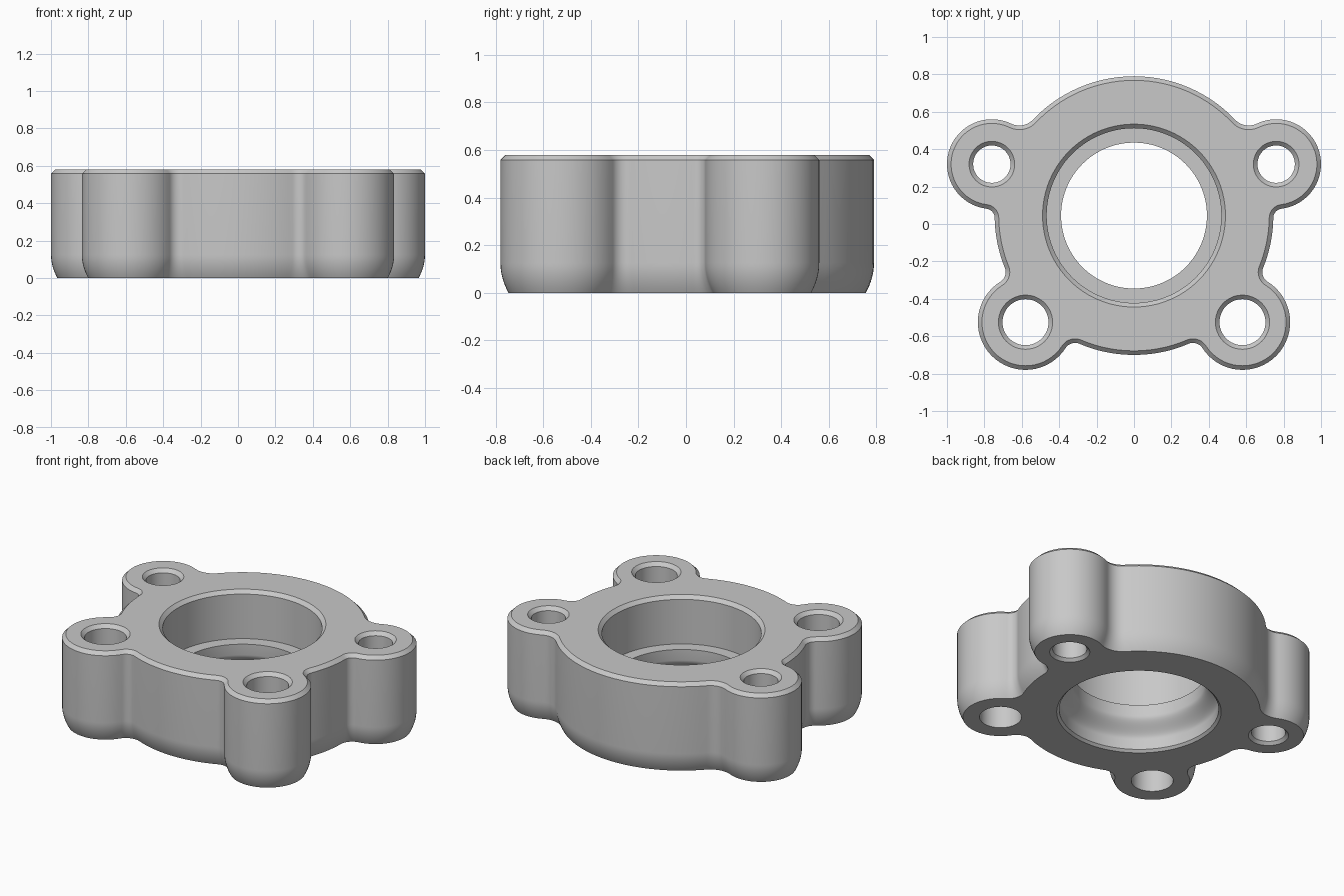
import bpy, bmesh, math
from mathutils import Vector

cube = bpy.data.objects.get("Cube")
if cube:
    bpy.data.objects.remove(cube, do_unlink=True)

HEIGHT, CHAMFER = 0.58, 0.022
HUB, HUB_R = Vector((0, 0.045)), 0.745
# Ears, clockwise: centre, radius, fillet radius before and after
EARS = [(Vector((0.76, 0.32)), 0.24, 0.10, 0.05),
        (Vector((0.58, -0.525)), 0.255, 0.06, 0.06)]
EARS += [(Vector((-c.x, c.y)), r, after, before) for c, r, before, after in reversed(EARS)]


def fillet_centre(ear, r, f, side):
    """Centre of the circle that touches both the hub and an ear."""
    d = ear - HUB
    u = d.normalized()
    a = ((HUB_R + f) ** 2 - (r + f) ** 2 + d.length_squared) / (2 * d.length)
    h = math.sqrt((HUB_R + f) ** 2 - a * a)
    return HUB + u * a + Vector((-u.y, u.x)) * h * side


def outline(inset):
    """Clockwise chain of tangent arcs: fillet, ear, fillet, hub for each ear."""
    chain = []
    for c, r, before, after in EARS:
        chain += [(fillet_centre(c, r, before, 1), before + inset, 1, 10),
                  (c, r - inset, -1, 32),
                  (fillet_centre(c, r, after, -1), after + inset, 1, 10),
                  (HUB, HUB_R - inset, -1, 28)]
    points = []
    for i, (c, r, turn, steps) in enumerate(chain):
        pc = chain[i - 1][0]
        nc = chain[(i + 1) % len(chain)][0]
        a0 = math.atan2(pc.y - c.y, pc.x - c.x)
        a1 = math.atan2(nc.y - c.y, nc.x - c.x)
        sweep = turn * ((turn * (a1 - a0)) % math.tau)
        for k in range(steps):
            a = a0 + sweep * k / steps
            points.append(c + r * Vector((math.cos(a), math.sin(a))))
    return points


def circle(centre, r, n):
    return [centre + r * Vector((math.cos(math.tau * k / n), math.sin(math.tau * k / n)))
            for k in range(n)]


bm = bmesh.new()
rims = {"bottom": [], "top": []}


def wall(levels):
    """Loft rings of (points, z) from bottom to top and remember the end rims."""
    rings = [[bm.verts.new((p.x, p.y, z)) for p in pts] for pts, z in levels]
    n = len(rings[0])
    for lo, hi in zip(rings, rings[1:]):
        for i in range(n):
            j = (i + 1) % n
            bm.faces.new((lo[i], lo[j], hi[j], hi[i]))
    for name, ring in (("bottom", rings[0]), ("top", rings[-1])):
        rims[name] += [bm.edges.get((ring[i], ring[(i + 1) % n])) for i in range(n)]


# Outer wall: curved foot, straight side, chamfered top
FOOT, FOOT_INSET = 0.125, 0.034
side = [(FOOT_INSET * (1 - k / 8) ** 2, FOOT * k / 8) for k in range(9)]
side += [(0, HEIGHT - CHAMFER), (CHAMFER, HEIGHT)]
wall([(outline(inset), z) for inset, z in side])

# Central bore: lower recess, smooth throat, ledge, upper recess
LOW_R, LIP_R, UP_R = 0.467, 0.39, 0.467
bore = [(LOW_R + 0.015, 0), (LOW_R, 0.015)]
for k in range(13):
    t = k / 12
    bore.append((LOW_R + (LIP_R - LOW_R) * t * t * (3 - 2 * t), 0.08 + 0.12 * t))
bore += [(LIP_R, 0.27), (UP_R, 0.27), (UP_R, HEIGHT - CHAMFER), (UP_R + CHAMFER, HEIGHT)]
wall([(circle(HUB, r, 96), z) for r, z in bore])

# Bolt holes: the back pair is chamfered at both ends
for i, (c, *_) in enumerate(EARS):
    back = c.y > 0
    r = 0.10 if back else 0.123
    hole = [(r + 0.018, 0), (r, 0.018)] if back else [(r, 0)]
    hole += [(r, HEIGHT - CHAMFER), (r + CHAMFER, HEIGHT)]
    wall([(circle(c, radius, 48), z) for radius, z in hole])

# Flat top and bottom faces around the openings
for name, direction in (("bottom", -1), ("top", 1)):
    bmesh.ops.triangle_fill(bm, use_beauty=True, use_dissolve=False,
                            edges=rims[name], normal=(0, 0, direction))
bmesh.ops.recalc_face_normals(bm, faces=bm.faces[:])

mesh = bpy.data.meshes.new("mounting_flange")
bm.to_mesh(mesh)
bm.free()
flange = bpy.data.objects.new("mounting_flange", mesh)
bpy.context.collection.objects.link(flange)

# Plain grey metal
grey = bpy.data.materials.new("plain_grey")
grey.use_nodes = True
colour = (0.58, 0.58, 0.58, 1)
grey.diffuse_color = colour
grey.node_tree.nodes["Principled BSDF"].inputs["Base Color"].default_value = colour
mesh.materials.append(grey)

bpy.ops.object.select_all(action="DESELECT")
flange.select_set(True)
bpy.context.view_layer.objects.active = flange
bpy.ops.object.shade_smooth_by_angle(angle=math.radians(30))
